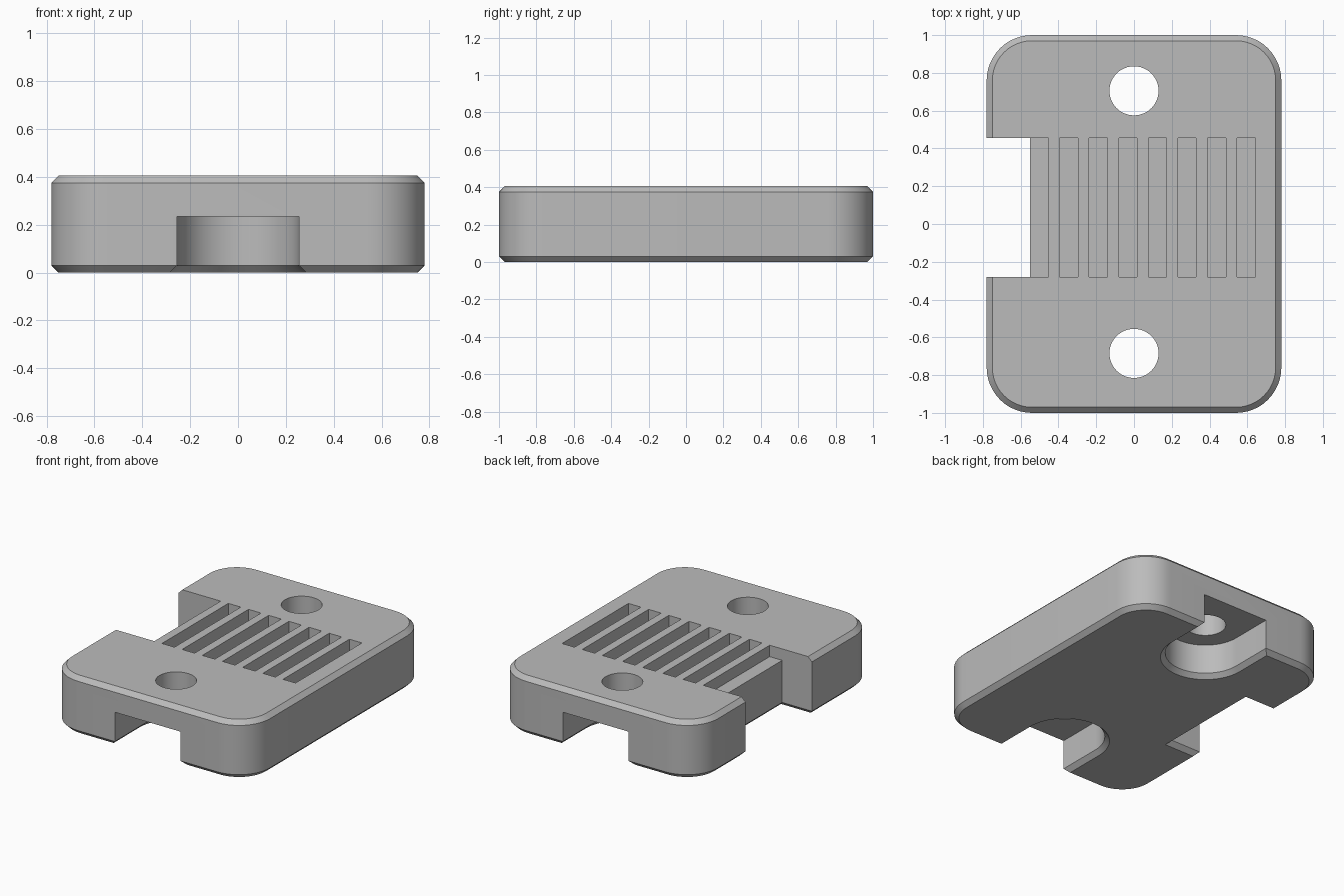
import bpy, bmesh
from math import sin, cos, pi, radians

cube = bpy.data.objects.get("Cube")
if cube:
    bpy.data.objects.remove(cube, do_unlink=True)

W, L, H, C = 0.78, 1.0, 0.405, 0.03      # half width, half length, height, chamfer

grey = bpy.data.materials.new("plain grey")
grey.use_nodes = True
grey.diffuse_color = (0.5, 0.5, 0.5, 1)
grey.node_tree.nodes["Principled BSDF"].inputs["Base Color"].default_value = (0.5, 0.5, 0.5, 1)


def loft(name, rings):
    """Closed solid through stacked outlines: [(z, [(x, y), ...]), ...]."""
    bm = bmesh.new()
    loops = [[bm.verts.new((x, y, z)) for x, y in pts] for z, pts in rings]
    n = len(loops[0])
    for a, b in zip(loops, loops[1:]):
        for i in range(n):
            j = (i + 1) % n
            bm.faces.new((a[i], a[j], b[j], b[i]))
    bm.faces.new(loops[0])
    bm.faces.new(loops[-1])
    bmesh.ops.recalc_face_normals(bm, faces=bm.faces)
    mesh = bpy.data.meshes.new(name)
    bm.to_mesh(mesh)
    bm.free()
    mesh.materials.append(grey)
    obj = bpy.data.objects.new(name, mesh)
    bpy.context.collection.objects.link(obj)
    return obj


def arc(cx, cy, r, start, end, steps):
    return [(cx + r * cos(start + (end - start) * i / steps),
             cy + r * sin(start + (end - start) * i / steps)) for i in range(steps + 1)]


def rounded(inset):
    r, k = 0.24, 0.24
    pts = []
    for q, (sx, sy) in enumerate([(1, 1), (-1, 1), (-1, -1), (1, -1)]):
        pts += arc(sx * (W - k), sy * (L - k), r - inset, q * pi / 2, (q + 1) * pi / 2, 12)
    return pts


def rect(x0, x1, y0, y1, grow=0):
    x0, x1, y0, y1 = x0 - grow, x1 + grow, y0 - grow, y1 + grow
    return [(x0, y0), (x1, y0), (x1, y1), (x0, y1)]


def pocket(cy, side, r):
    """Round-ended channel that runs out through the end of the body."""
    pts = arc(0, cy, r, 0, -side * pi, 32)
    return pts + [(-r, side * 1.2), (r, side * 1.2)]


def flared(outline):
    """Rings for a cutter whose bottom rim leaves a chamfer."""
    return [(-C, outline(2 * C)), (C, outline(0))]


# Body with chamfered rims
body = loft("mount_body", [(0, rounded(C)), (C, rounded(0)),
                           (H - C, rounded(0)), (H, rounded(C))])
cutters = []

# Side notch
Y0, Y1 = -0.28, 0.455
notch = lambda g: rect(-1, -0.55, Y0, Y1, g)
cutters.append(loft("notch_cutter", flared(notch) + [(0.6, notch(0))]))

# Screw holes and the pockets under them
for cy, side in ((-0.685, -1), (0.705, 1)):
    shape = lambda g: pocket(cy, side, 0.255 + g)
    cutters.append(loft("pocket_cutter", flared(shape) + [(0.235, shape(0))]))
    ring = arc(0, cy, 0.13, 0, 2 * pi, 48)[:-1]
    cutters.append(loft("hole_cutter", [(0.1, ring), (0.6, ring)]))

# Row of shallow grooves, the first open to the notch
for i in range(8):
    x = -0.55 + i * 0.1565
    ring = rect(x - (0.1 if i == 0 else 0), x + 0.097, Y0, Y1)
    cutters.append(loft("groove_cutter", [(H - 0.08, ring), (0.6, ring)]))

bpy.context.view_layer.objects.active = body
body.select_set(True)
for cutter in cutters:
    mod = body.modifiers.new("cut", "BOOLEAN")
    mod.operation, mod.solver, mod.object = "DIFFERENCE", "EXACT", cutter
    bpy.ops.object.modifier_apply(modifier=mod.name)
    bpy.data.objects.remove(cutter, do_unlink=True)

bpy.ops.object.select_all(action="DESELECT")
body.select_set(True)
bpy.ops.object.shade_smooth_by_angle(angle=radians(30))
